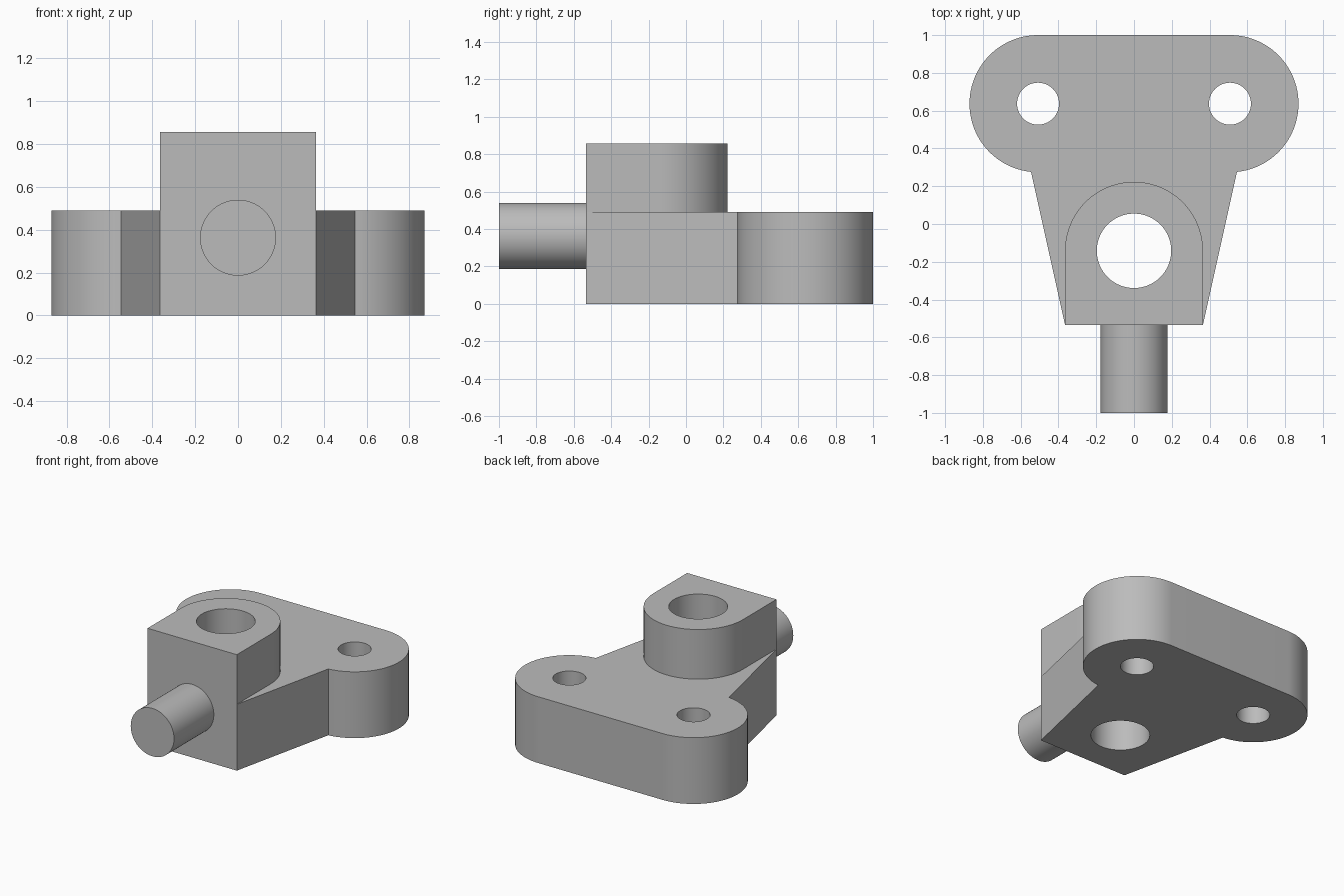
import bpy, bmesh
from math import sin, cos, radians, atan2
from mathutils import Matrix

cube = bpy.data.objects.get("Cube")
if cube:
    bpy.data.objects.remove(cube, do_unlink=True)

# Main dimensions
BASE_H, BOSS_H = 0.49, 0.857
LOBE_X, LOBE_Y, LOBE_R = 0.508, 0.637, 0.363
BOSS_Y, BOSS_R, FRONT_Y = -0.142, 0.365, -0.535
NECK_X, NECK_Y = 0.545, 0.276

grey = bpy.data.materials.new("plain grey")
grey.use_nodes = True
colour = (0.5, 0.5, 0.5, 1)
grey.diffuse_color = colour
grey.node_tree.nodes["Principled BSDF"].inputs["Base Color"].default_value = colour


def add_object(name, bm):
    bmesh.ops.recalc_face_normals(bm, faces=bm.faces)
    mesh = bpy.data.meshes.new(name)
    bm.to_mesh(mesh)
    bm.free()
    mesh.materials.append(grey)
    obj = bpy.data.objects.new(name, mesh)
    bpy.context.collection.objects.link(obj)
    return obj


def prism(name, outline, z0, z1):
    bm = bmesh.new()
    face = bm.faces.new([bm.verts.new((x, y, z0)) for x, y in outline])
    top = bmesh.ops.extrude_face_region(bm, geom=[face])["geom"]
    verts = [v for v in top if isinstance(v, bmesh.types.BMVert)]
    bmesh.ops.translate(bm, verts=verts, vec=(0, 0, z1 - z0))
    return add_object(name, bm)


def cylinder(name, radius, depth, matrix):
    bm = bmesh.new()
    bmesh.ops.create_cone(bm, cap_ends=True, segments=96, radius1=radius,
                          radius2=radius, depth=depth, matrix=matrix)
    return add_object(name, bm)


def arc(cx, cy, r, start, end, steps=56):
    angles = [start + (end - start) * i / steps for i in range(steps + 1)]
    return [(cx + r * cos(a), cy + r * sin(a)) for a in angles]


def activate(obj):
    bpy.ops.object.select_all(action='DESELECT')
    obj.select_set(True)
    bpy.context.view_layer.objects.active = obj


def combine(target, tool, operation):
    mod = target.modifiers.new(operation.lower(), 'BOOLEAN')
    mod.operation, mod.object, mod.solver = operation, tool, 'EXACT'
    activate(target)
    bpy.ops.object.modifier_apply(modifier=mod.name)
    bpy.data.objects.remove(tool, do_unlink=True)


# Base plate: tapered neck leading to two round lobes
neck_angle = atan2(NECK_Y - LOBE_Y, NECK_X - LOBE_X)
half = [(BOSS_R, FRONT_Y)] + arc(LOBE_X, LOBE_Y, LOBE_R, neck_angle, radians(90))
outline = half + [(-x, y) for x, y in reversed(half)]
body = prism("bracket_body", outline, 0, BASE_H)

# Tall boss with a rounded back
boss_outline = ([(-BOSS_R, FRONT_Y), (BOSS_R, FRONT_Y)]
                + arc(0, BOSS_Y, BOSS_R, 0, radians(180), 96))
combine(body, prism("boss", boss_outline, 0, BOSS_H), 'UNION')

# Through holes: main bore and two bolt holes
for x, y, r in [(0, BOSS_Y, 0.197), (LOBE_X, LOBE_Y, 0.111), (-LOBE_X, LOBE_Y, 0.111)]:
    cutter = cylinder("hole_cutter", r, 3, Matrix.Translation((x, y, 0)))
    combine(body, cutter, 'DIFFERENCE')

# Front pin, seated slightly into the boss
pin_back = FRONT_Y + 0.03
pin = cylinder("front_pin", 0.177, pin_back + 1,
               Matrix.Translation((0, (pin_back - 1) / 2, 0.363))
               @ Matrix.Rotation(radians(90), 4, 'X'))

for obj in (body, pin):
    activate(obj)
    bpy.ops.object.shade_smooth_by_angle(angle=radians(30))
